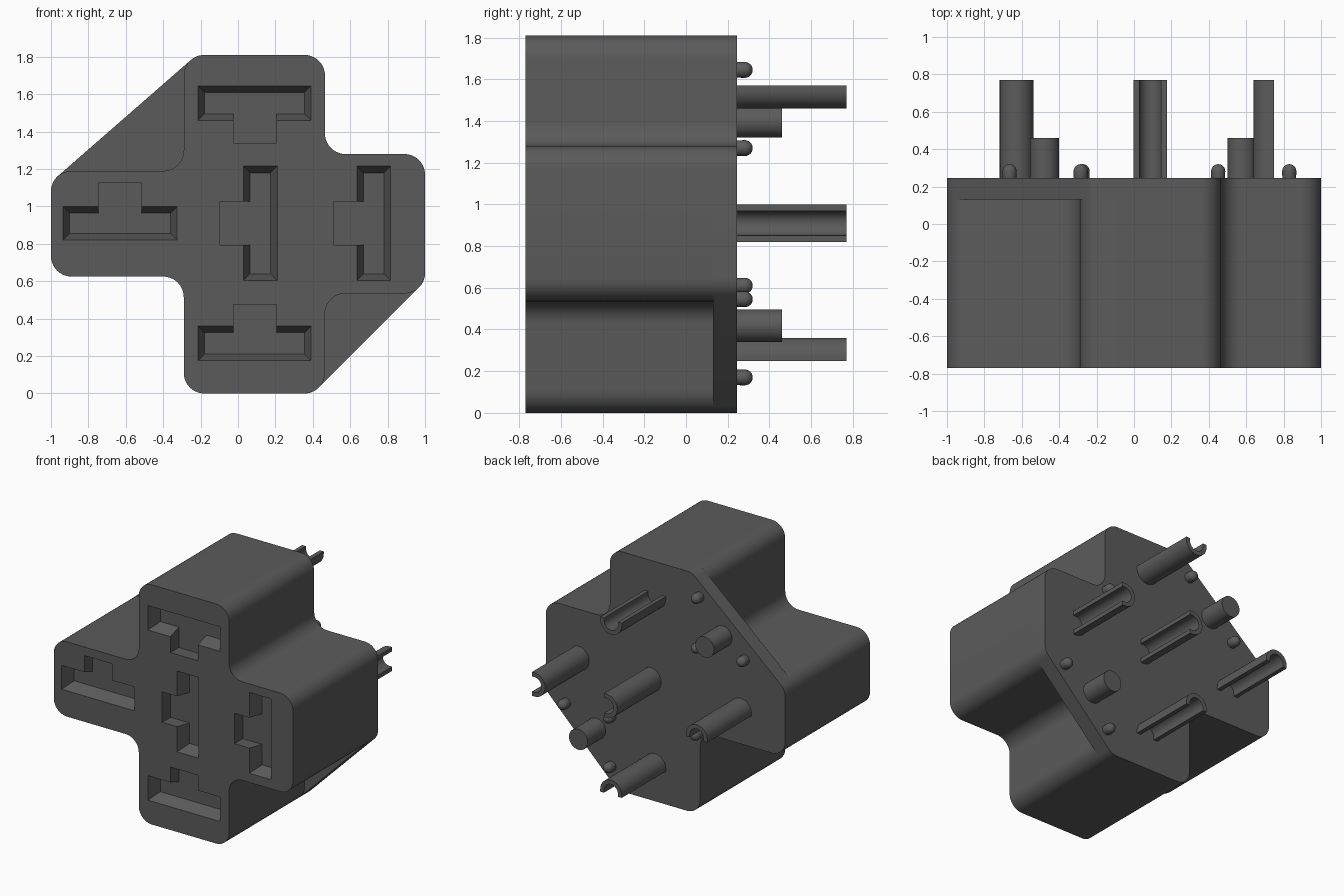
import bpy, bmesh, math
from mathutils import Matrix, Vector

cube = bpy.data.objects.get("Cube")
if cube:
    bpy.data.objects.remove(cube, do_unlink=True)

GREY = (0.105, 0.105, 0.105, 1.0)
mat = bpy.data.materials.new("dark grey plastic")
mat.use_nodes = True
mat.diffuse_color = GREY
mat.node_tree.nodes["Principled BSDF"].inputs["Base Color"].default_value = GREY

FRONT, STEP, BACK, TIP = -0.77, 0.13, 0.245, 0.77


def finish(name, bm, smooth=True):
    """Turn a bmesh into a named, coloured object."""
    bmesh.ops.recalc_face_normals(bm, faces=bm.faces)
    me = bpy.data.meshes.new(name)
    bm.to_mesh(me)
    bm.free()
    me.materials.append(mat)
    ob = bpy.data.objects.new(name, me)
    bpy.context.collection.objects.link(ob)
    if smooth:
        shade(ob)
    return ob


def shade(ob):
    bpy.ops.object.select_all(action='DESELECT')
    ob.select_set(True)
    bpy.context.view_layer.objects.active = ob
    bpy.ops.object.shade_smooth_by_angle(angle=math.radians(30))


def prism(name, outline, y0, y1, outline2=None, smooth=True):
    """Extrude an (x, z) outline along y, optionally tapering to a second one."""
    bm = bmesh.new()
    a = [bm.verts.new((x, y0, z)) for x, z in outline]
    b = [bm.verts.new((x, y1, z)) for x, z in (outline2 or outline)]
    bm.faces.new(a)
    bm.faces.new(b[::-1])
    n = len(a)
    for i in range(n):
        j = (i + 1) % n
        bm.faces.new((a[i], b[i], b[j], a[j]))
    return finish(name, bm, smooth)


def rounded(corners, r=0.11, seg=10):
    """Round every corner, convex or concave, with one radius."""
    pts = []
    n = len(corners)
    for i in range(n):
        p = Vector(corners[i])
        u = (Vector(corners[i - 1]) - p).normalized()
        v = (Vector(corners[(i + 1) % n]) - p).normalized()
        half = u.angle(v) / 2
        c = p + (u + v).normalized() * (r / math.sin(half))
        s = p + u * (r / math.tan(half)) - c
        e = p + v * (r / math.tan(half)) - c
        turn = math.atan2(s.x * e.y - s.y * e.x, s.dot(e))
        a0 = math.atan2(s.y, s.x)
        for k in range(seg + 1):
            t = a0 + turn * k / seg
            pts.append((c.x + r * math.cos(t), c.y + r * math.sin(t)))
    return pts


def rect(x0, x1, z0, z1):
    return [(x0, z0), (x1, z0), (x1, z1), (x0, z1)]


# Cross-shaped housing
upper_right = [(0.465, 1.81), (0.465, 1.28), (1, 1.28)]
lower_left = [(-0.29, 0), (-0.29, 0.625), (-1, 0.625)]
body = prism("housing", rounded(
    [(-0.29, 1.81)] + upper_right + [(1, 0.535), (0.465, 0.535), (0.465, 0)]
    + lower_left + [(-1, 1.19), (-0.29, 1.19)]), FRONT, STEP, smooth=False)

# Back plate bridging two opposite notches with diagonals
prism("back_plate", rounded(
    [(-0.221, 1.81)] + upper_right + [(1, 0.599), (0.401, 0)]
    + lower_left + [(-1, 1.13)]), STEP, BACK)

# Terminal sockets: tapered slot plus a straight side notch
SLOTS = [  # slot bounds, notch bounds
    ((-0.215, 0.39, 1.46, 1.645), (-0.025, 0.205, 1.34, 1.55)),
    ((-0.215, 0.39, 0.175, 0.36), (-0.025, 0.205, 0.27, 0.475)),
    ((-0.935, -0.325, 0.82, 1.0), (-0.745, -0.515, 0.91, 1.125)),
    ((0.03, 0.21, 0.605, 1.215), (-0.095, 0.12, 0.795, 1.025)),
    ((0.635, 0.815, 0.605, 1.215), (0.51, 0.725, 0.795, 1.025)),
]
DEPTH, INSET, OVER = 0.10, 0.035, 0.02


def cut(cutter):
    cutter.hide_render = True
    mod = body.modifiers.new("socket", 'BOOLEAN')
    mod.operation = 'DIFFERENCE'
    mod.solver = 'EXACT'
    mod.object = cutter
    bpy.context.view_layer.objects.active = body
    bpy.ops.object.modifier_apply(modifier=mod.name)
    bpy.data.objects.remove(cutter, do_unlink=True)


for (x0, x1, z0, z1), notch in SLOTS:
    o = INSET * OVER / DEPTH
    i = INSET
    cut(prism("slot_cutter", rect(x0 - o, x1 + o, z0 - o, z1 + o), FRONT - OVER,
              FRONT + DEPTH, rect(x0 + i, x1 - i, z0 + i, z1 - i), False))
    cut(prism("notch_cutter", rect(*notch), FRONT - OVER, FRONT + DEPTH, smooth=False))
shade(body)


# Channel-shaped contact pins
def channel(name, cx, cz, open_angle):
    """U-section pin; (cx, cz) is the arc centre, open_angle its open side."""
    R, wall, leg, seg = 0.09, 0.032, 0.02, 16
    pts = []
    for r, order in ((R, range(seg + 1)), (R - wall, range(seg, -1, -1))):
        arc = [(r * math.cos(math.pi * (0.5 + k / seg)),
                r * math.sin(math.pi * (0.5 + k / seg))) for k in order]
        pts += [(leg, arc[0][1])] + arc + [(leg, arc[-1][1])]
    c, s = math.cos(open_angle), math.sin(open_angle)
    prism(name, [(cx + x * c - z * s, cz + x * s + z * c) for x, z in pts],
          BACK - 0.01, TIP)


UP, DOWN = math.pi / 2, -math.pi / 2
channel("top_pin", 0.0875, 1.55, UP)
channel("bottom_pin", 0.0875, 0.27, DOWN)
channel("left_pin", -0.628, 0.88, DOWN)
channel("middle_pin", 0.125, 0.91, 0)
channel("right_pin", 0.728, 0.91, 0)

# Locating pegs
for k, (cx, cz) in enumerate([(-0.478, 1.398), (0.578, 0.418)]):
    ring = [(cx + 0.078 * math.cos(t * math.pi / 16),
             cz + 0.078 * math.sin(t * math.pi / 16)) for t in range(32)]
    prism(f"locating_peg_{k + 1}", ring, BACK - 0.01, 0.46)

# Small domed standoffs
STUDS = [(-0.285, 1.645), (-0.665, 1.27), (-0.285, 1.27), (0.45, 1.27),
         (-0.275, 0.61), (0.45, 0.545), (0.83, 0.545), (0.45, 0.17)]
for k, (cx, cz) in enumerate(STUDS):
    bm = bmesh.new()
    bmesh.ops.create_uvsphere(bm, u_segments=20, v_segments=12, radius=0.038,
                              matrix=Matrix.Rotation(-math.pi / 2, 4, 'X'))
    for v in bm.verts:
        if v.co.y < -0.001:
            v.co.y -= 0.04
        v.co += Vector((cx, 0.282, cz))
    finish(f"standoff_{k + 1}", bm)
